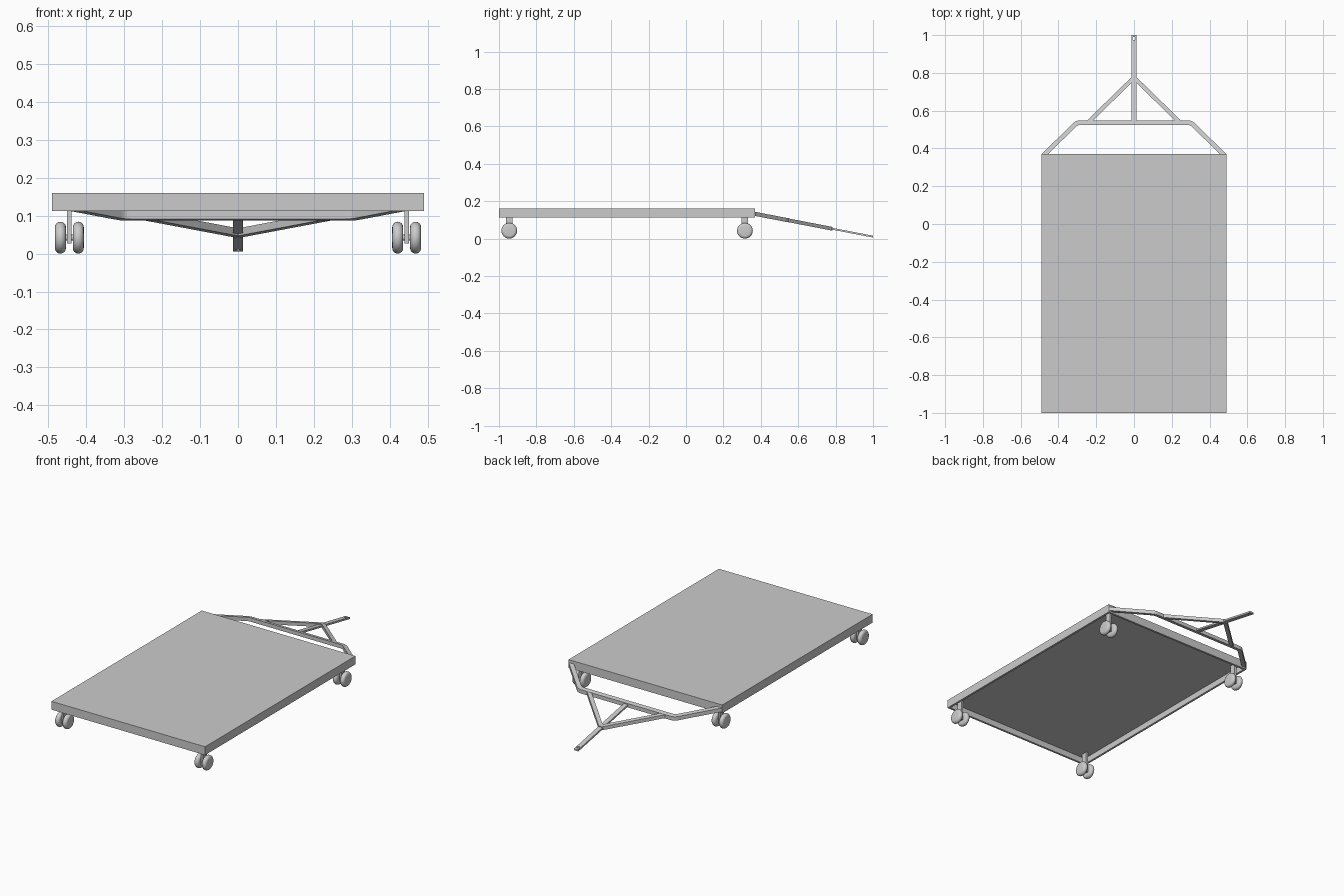
import bpy, bmesh, math
from mathutils import Vector, Matrix

if "Cube" in bpy.data.objects:
    bpy.data.objects.remove(bpy.data.objects["Cube"])

grey = bpy.data.materials.new("light_grey")
grey.diffuse_color = (0.6, 0.6, 0.6, 1)
grey.use_nodes = True
grey.node_tree.nodes["Principled BSDF"].inputs["Base Color"].default_value = grey.diffuse_color


def finish(name, bm, smooth=False):
    bmesh.ops.recalc_face_normals(bm, faces=bm.faces)
    me = bpy.data.meshes.new(name)
    bm.to_mesh(me)
    bm.free()
    me.materials.append(grey)
    ob = bpy.data.objects.new(name, me)
    bpy.context.collection.objects.link(ob)
    if smooth:
        bpy.ops.object.select_all(action='DESELECT')
        ob.select_set(True)
        bpy.context.view_layer.objects.active = ob
        bpy.ops.object.shade_smooth_by_angle(angle=math.radians(40))
    return ob


def box(name, x0, x1, y0, y1, z0, z1):
    bm = bmesh.new()
    m = Matrix.Translation(((x0 + x1) / 2, (y0 + y1) / 2, (z0 + z1) / 2)) @ \
        Matrix.Diagonal((x1 - x0, y1 - y0, z1 - z0, 1))
    bmesh.ops.create_cube(bm, size=1, matrix=m)
    return finish(name, bm)


def slope(y):
    # height of the sloping drawbar plane
    return 0.132 - 0.193 * (y - 0.37)


def bar(name, path, width, thick):
    # rectangular bar swept along a path lying in the drawbar plane
    bm = bmesh.new()
    pts = [Vector(p) for p in path]
    rings = []
    for i, p in enumerate(pts):
        a = (p - pts[i - 1]).normalized() if i else None
        b = (pts[i + 1] - p).normalized() if i < len(pts) - 1 else None
        t = ((a or b) + (b or a)).normalized()
        n = Vector((-t.y, t.x)) * (width / 2 / t.dot(b or a))
        rings.append([bm.verts.new((q.x, q.y, slope(q.y) + s * thick / 2))
                      for q, s in ((p + n, 1), (p - n, 1), (p - n, -1), (p + n, -1))])
    for r, s in zip(rings, rings[1:]):
        for k in range(4):
            bm.faces.new((r[k], r[(k + 1) % 4], s[(k + 1) % 4], s[k]))
    bm.faces.new(rings[0])
    bm.faces.new(rings[-1])
    return finish(name, bm)


# deck board and the thin rim below it
X, Y0, Y1 = 0.49, -1.0, 0.37
RIM, Z0, Z1, Z2 = 0.012, 0.112, 0.147, 0.16
box("deck_board", -X, X, Y0, Y1, Z1, Z2)
box("rim_front", -X, X, Y0, Y0 + RIM, Z0, Z1)
box("rim_back", -X, X, Y1 - RIM, Y1, Z0, Z1)
for side, s in (("left", -1), ("right", 1)):
    a, b = sorted((s * X, s * (X - RIM)))
    box("rim_" + side, a, b, Y0 + RIM, Y1 - RIM, Z0, Z1)

# twin wheel casters: stadium profile spun round the axle
R, W = 0.042, 0.029


def wheel(name, cx, cy):
    bm = bmesh.new()
    e = W / 2
    prof = [(-e, 0), (-e, R - e)]
    prof += [(-e * math.cos(k * math.pi / 8), R - e + e * math.sin(k * math.pi / 8))
             for k in range(1, 8)]
    prof += [(e, R - e), (e, 0)]
    vs = [bm.verts.new((cx + x, cy, R + r)) for x, r in prof]
    es = [bm.edges.new(p) for p in zip(vs, vs[1:])]
    bmesh.ops.spin(bm, geom=vs + es, cent=(cx, cy, R), axis=(1, 0, 0),
                   angle=2 * math.pi, steps=32)
    bmesh.ops.remove_doubles(bm, verts=bm.verts, dist=1e-5)
    finish(name, bm, True)


for end, cy in (("front", -0.945), ("back", 0.315)):
    for side, s in (("left", -1), ("right", 1)):
        tag = f"{end}_{side}"
        cx = s * 0.4445
        box("caster_stem_" + tag, cx - 0.006, cx + 0.006, cy - 0.017, cy + 0.017, 0.026, Z1)
        for k, d in (("inner", -0.0235), ("outer", 0.0235)):
            wheel(f"wheel_{k}_{tag}", cx + s * d, cy)
        # axle joining the two wheels
        bm = bmesh.new()
        bmesh.ops.create_cone(bm, cap_ends=True, segments=12, radius1=0.008, radius2=0.008,
                              depth=0.05, matrix=Matrix.Translation((cx, cy, R)) @
                              Matrix.Rotation(math.pi / 2, 4, 'Y'))
        finish("axle_" + tag, bm, True)

# drawbar: bent crossbar with rounded corners
half = [(0.48, 0.362), (0.315, 0.524), (0.306, 0.531), (0.296, 0.535), (0.284, 0.536)]
bar("drawbar_crossbar", [(-x, y) for x, y in half] + half[::-1], 0.024, 0.022)

# diagonal braces meeting on the tongue
for side, s in (("left", -1), ("right", 1)):
    bar("drawbar_brace_" + side, [(s * 0.245, 0.536), (0, 0.775)], 0.022, 0.02)

# flat tongue with a pin hole near the tip
tongue = bar("drawbar_tongue", [(0, 0.54), (0, 1.0)], 0.027, 0.010)
bm = bmesh.new()
bmesh.ops.create_cone(bm, cap_ends=True, segments=16, radius1=0.008, radius2=0.008, depth=0.1,
                      matrix=Matrix.Translation((0, 0.982, slope(0.982))))
cutter = finish("pin_hole_cutter", bm)
cutter.hide_render = True
cutter.hide_viewport = True
mod = tongue.modifiers.new("pin_hole", 'BOOLEAN')
mod.operation = 'DIFFERENCE'
mod.solver = 'EXACT'
mod.object = cutter
